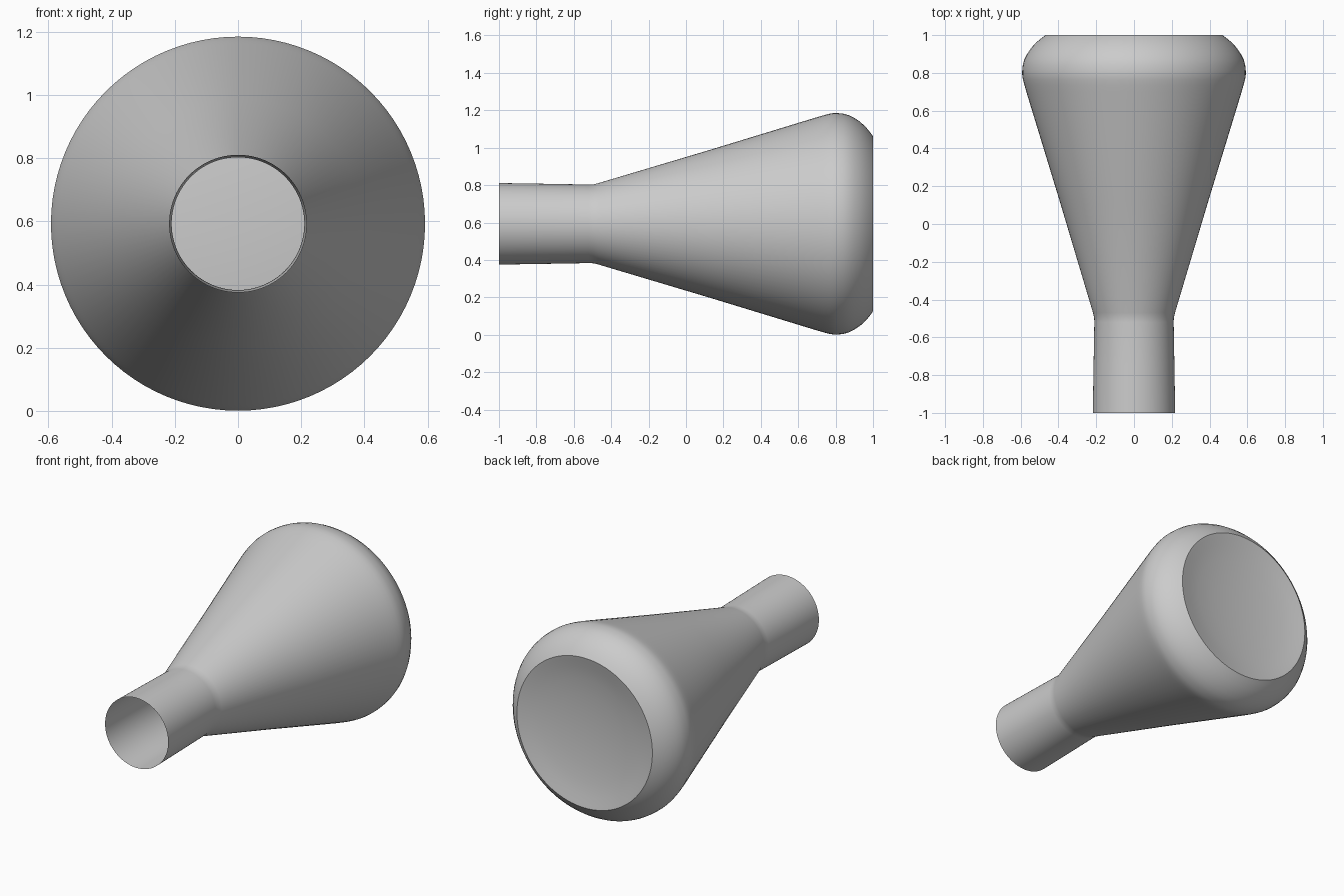
import bpy, bmesh, math

if "Cube" in bpy.data.objects:
    bpy.data.objects.remove(bpy.data.objects["Cube"])

SEGMENTS = 96
AXIS_Z = 0.593

# Half profile of the flask as (radius, y): open neck, cone, rounded shoulder, dished base
profile = [
    (0.218, -1.00), (0.214, -0.75), (0.210, -0.52), (0.211, -0.495), (0.217, -0.47),
    (0.393, 0.12), (0.570, 0.70), (0.580, 0.735), (0.588, 0.765), (0.592, 0.79),
    (0.592, 0.81), (0.589, 0.84), (0.581, 0.87), (0.566, 0.90), (0.546, 0.93),
    (0.519, 0.96), (0.489, 0.985), (0.468, 1.00), (0.445, 0.995), (0.40, 0.984),
    (0.32, 0.970), (0.22, 0.959), (0.11, 0.952),
]


def lathe(name, points, end_y):
    bm = bmesh.new()
    rings = []
    for r, y in points:
        rings.append([bm.verts.new((r * math.cos(2 * math.pi * i / SEGMENTS), y,
                                    AXIS_Z + r * math.sin(2 * math.pi * i / SEGMENTS)))
                      for i in range(SEGMENTS)])
    for a, b in zip(rings, rings[1:]):
        for i in range(SEGMENTS):
            j = (i + 1) % SEGMENTS
            bm.faces.new((a[i], b[i], b[j], a[j]))
    # Close the base with a fan
    tip = bm.verts.new((0, end_y, AXIS_Z))
    for i in range(SEGMENTS):
        bm.faces.new((rings[-1][i], tip, rings[-1][(i + 1) % SEGMENTS]))
    mesh = bpy.data.meshes.new(name)
    bm.to_mesh(mesh)
    bm.free()
    obj = bpy.data.objects.new(name, mesh)
    bpy.context.collection.objects.link(obj)
    return obj


# Thin-walled flask lying on its side, mouth towards the front
flask = lathe("flask", profile, 0.950)
bpy.context.view_layer.objects.active = flask
flask.select_set(True)
bpy.ops.object.shade_smooth_by_angle(angle=math.radians(40))
